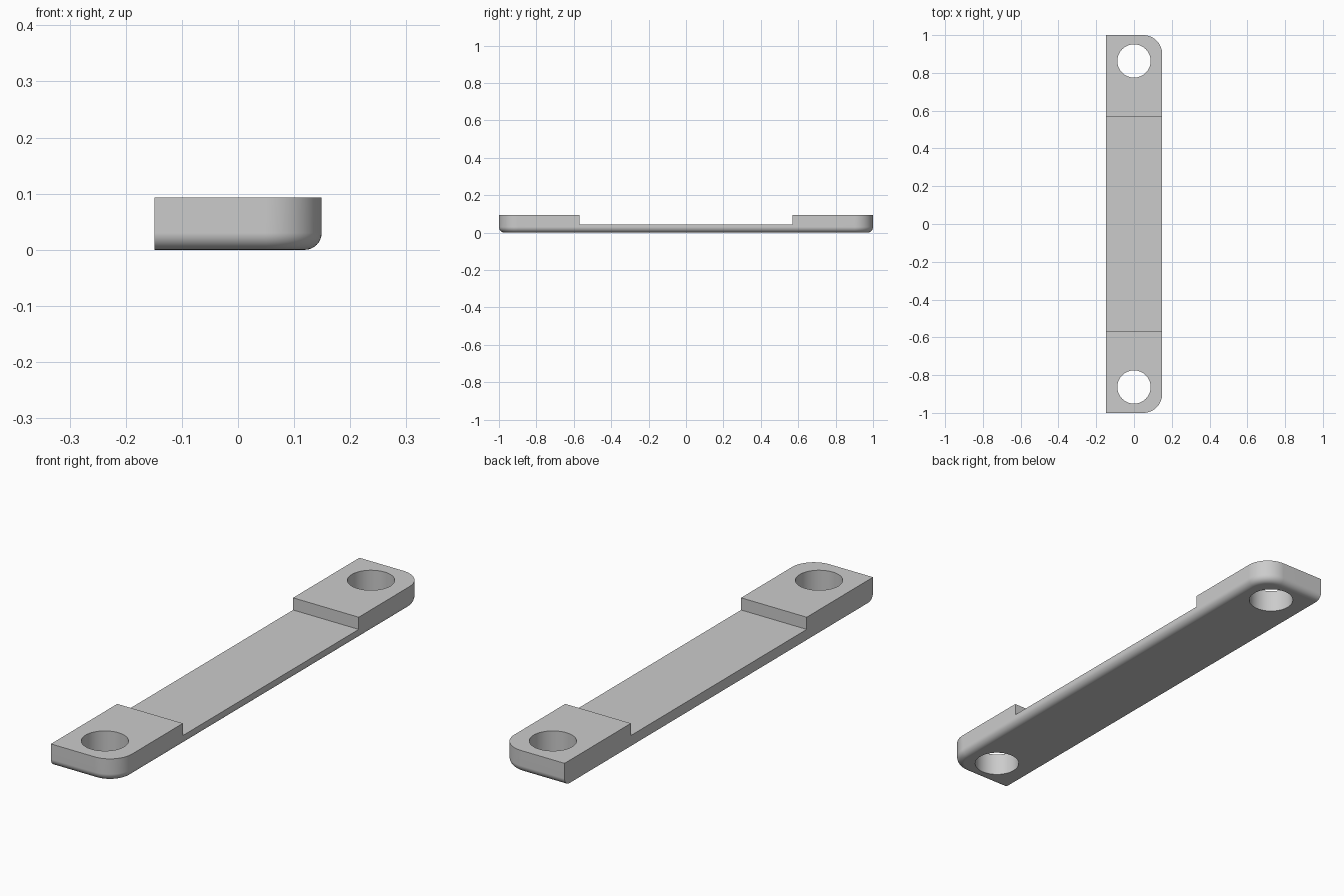
import bpy
import bmesh
from math import sin, cos, pi

cube = bpy.data.objects.get("Cube")
if cube:
    bpy.data.objects.remove(cube, do_unlink=True)

HALF_W, HALF_L, HEIGHT = 0.149, 1.0, 0.093
CORNER, FILLET = 0.1, 0.03
STEP_Y, STEP_Z = 0.57, 0.043
HOLE_Y, HOLE_R = 0.863, 0.088

grey = bpy.data.materials.new("light grey")
grey.use_nodes = True
colour = (0.6, 0.6, 0.6, 1)
grey.diffuse_color = colour
grey.node_tree.nodes["Principled BSDF"].inputs["Base Color"].default_value = colour


def outline(inset, steps=16):
    """Plan shape: square corners on -x, round ones on +x, inset on the three other sides."""
    r = CORNER - inset
    cx, cy = HALF_W - CORNER, HALF_L - CORNER
    arc = [(cx + r * sin(a), cy + r * cos(a))
           for a in (pi / 2 * i / steps for i in range(steps + 1))]
    half = [(-HALF_W, HALF_L - inset)] + arc
    return half + [(x, -y) for x, y in reversed(half)]


def make_bar():
    """Loft the outline up through the rounded bottom edge to the top."""
    bm = bmesh.new()
    angles = [pi / 2 * i / 8 for i in range(9)]
    levels = [(FILLET * (1 - sin(a)), FILLET * (1 - cos(a))) for a in angles]
    levels.append((0, HEIGHT))
    rings = [[bm.verts.new((x, y, z)) for x, y in outline(d)] for d, z in levels]
    for low, high in zip(rings, rings[1:]):
        for i in range(len(low)):
            j = (i + 1) % len(low)
            bm.faces.new((low[i], low[j], high[j], high[i]))
    bm.faces.new(rings[0])
    bm.faces.new(rings[-1])
    bmesh.ops.recalc_face_normals(bm, faces=bm.faces)
    mesh = bpy.data.meshes.new("mounting_bar")
    bm.to_mesh(mesh)
    bm.free()
    obj = bpy.data.objects.new("mounting_bar", mesh)
    bpy.context.collection.objects.link(obj)
    mesh.materials.append(grey)
    return obj


def cut(target, cutter):
    """Subtract the cutter from the target, then discard it."""
    cutter.hide_render = True
    cutter.data.materials.append(grey)
    mod = target.modifiers.new("cut", "BOOLEAN")
    mod.operation, mod.solver, mod.object = "DIFFERENCE", "EXACT", cutter
    bpy.ops.object.select_all(action="DESELECT")
    target.select_set(True)
    bpy.context.view_layer.objects.active = target
    bpy.ops.object.modifier_apply(modifier=mod.name)
    bpy.data.objects.remove(cutter, do_unlink=True)


bar = make_bar()

# Recess between the raised end pads
bpy.ops.mesh.primitive_cube_add(size=2, location=(0, 0, STEP_Z + 0.1))
recess = bpy.context.object
recess.name = "recess_cutter"
recess.scale = (0.3, STEP_Y, 0.1)
cut(bar, recess)

# Screw hole through each pad
for side in (-1, 1):
    bpy.ops.mesh.primitive_cylinder_add(vertices=64, radius=HOLE_R, depth=0.5,
                                        location=(0, side * HOLE_Y, 0))
    hole = bpy.context.object
    hole.name = "hole_cutter"
    cut(bar, hole)

# Smooth rounded surfaces, crisp edges and flat large faces
bpy.ops.object.select_all(action="DESELECT")
bar.select_set(True)
bpy.context.view_layer.objects.active = bar
bpy.ops.object.shade_smooth_by_angle(angle=pi / 6)
weighted = bar.modifiers.new("weighted_normals", "WEIGHTED_NORMAL")
weighted.keep_sharp = True
